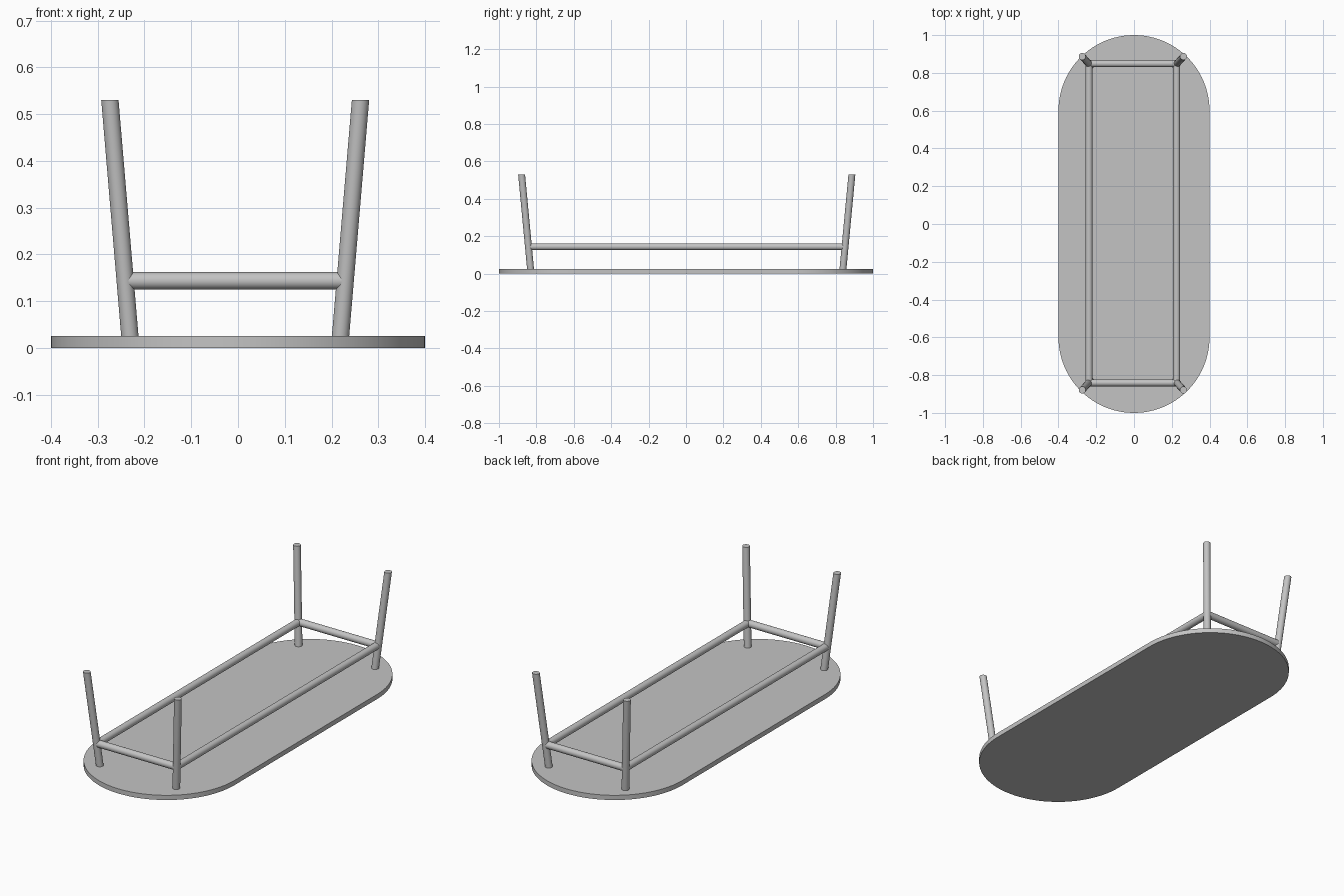
import bpy, bmesh
from math import pi, sin, cos, radians
from mathutils import Vector

if "Cube" in bpy.data.objects:
    bpy.data.objects.remove(bpy.data.objects["Cube"])

GREY = (0.55, 0.55, 0.55, 1)
mat = bpy.data.materials.new("light grey")
mat.use_nodes = True
mat.diffuse_color = GREY
mat.node_tree.nodes["Principled BSDF"].inputs["Base Color"].default_value = GREY


def prism(name, lower, upper):
    """Closed solid between two matching rings of points."""
    bm = bmesh.new()
    a = [bm.verts.new(p) for p in lower]
    b = [bm.verts.new(p) for p in upper]
    n = len(a)
    for i in range(n):
        j = (i + 1) % n
        bm.faces.new((a[i], a[j], b[j], b[i]))
    bm.faces.new(a[::-1])
    bm.faces.new(b)
    bmesh.ops.recalc_face_normals(bm, faces=bm.faces[:])
    mesh = bpy.data.meshes.new(name)
    bm.to_mesh(mesh)
    bm.free()
    mesh.materials.append(mat)
    obj = bpy.data.objects.new(name, mesh)
    bpy.context.collection.objects.link(obj)
    bpy.ops.object.select_all(action="DESELECT")
    obj.select_set(True)
    bpy.context.view_layer.objects.active = obj
    bpy.ops.object.shade_smooth_by_angle(angle=radians(35))


def rod(name, start, end, u, v, radius=0.0185, sides=32):
    """Round rod whose end rings lie in the plane of u and v."""
    ring = [radius * (cos(t) * Vector(u) + sin(t) * Vector(v))
            for t in (2 * pi * i / sides for i in range(sides))]
    prism(name, [Vector(start) + p for p in ring], [Vector(end) + p for p in ring])


# Table top lying face down: a slab with semicircular ends
R, HALF, THICK = 0.4, 0.6, 0.025
STEPS = 48
outline = []
for side in (0, 1):
    for i in range(STEPS + 1):
        t = pi * (side + i / STEPS)
        outline.append((R * cos(t), R * sin(t) + (HALF if side == 0 else -HALF)))
prism("table_top", [(x, y, 0) for x, y in outline], [(x, y, THICK) for x, y in outline])

# Leg frame sits slightly off centre on the top
OX, OY = -0.006, 0.004
X, Y, Z = (1, 0, 0), (0, 1, 0), (0, 0, 1)
RAIL_Z, RX, RY = 0.1435, 0.232, 0.845

# Splayed legs with level ends
for sx, side in ((1, "left"), (-1, "right")):
    for sy, end in ((-1, "front"), (1, "back")):
        rod(f"{end}_{side}_leg",
            (OX + sx * 0.225, OY + sy * 0.835, THICK - 0.003),
            (OX + sx * 0.268, OY + sy * 0.883, 0.53), X, Y)

# Stretcher rails between the legs
for s, side, end in ((1, "left", "back"), (-1, "right", "front")):
    rod(f"{side}_rail", (OX + s * RX, OY - RY, RAIL_Z), (OX + s * RX, OY + RY, RAIL_Z), X, Z)
    rod(f"{end}_rail", (OX - RX, OY + s * RY, RAIL_Z), (OX + RX, OY + s * RY, RAIL_Z), Y, Z)
